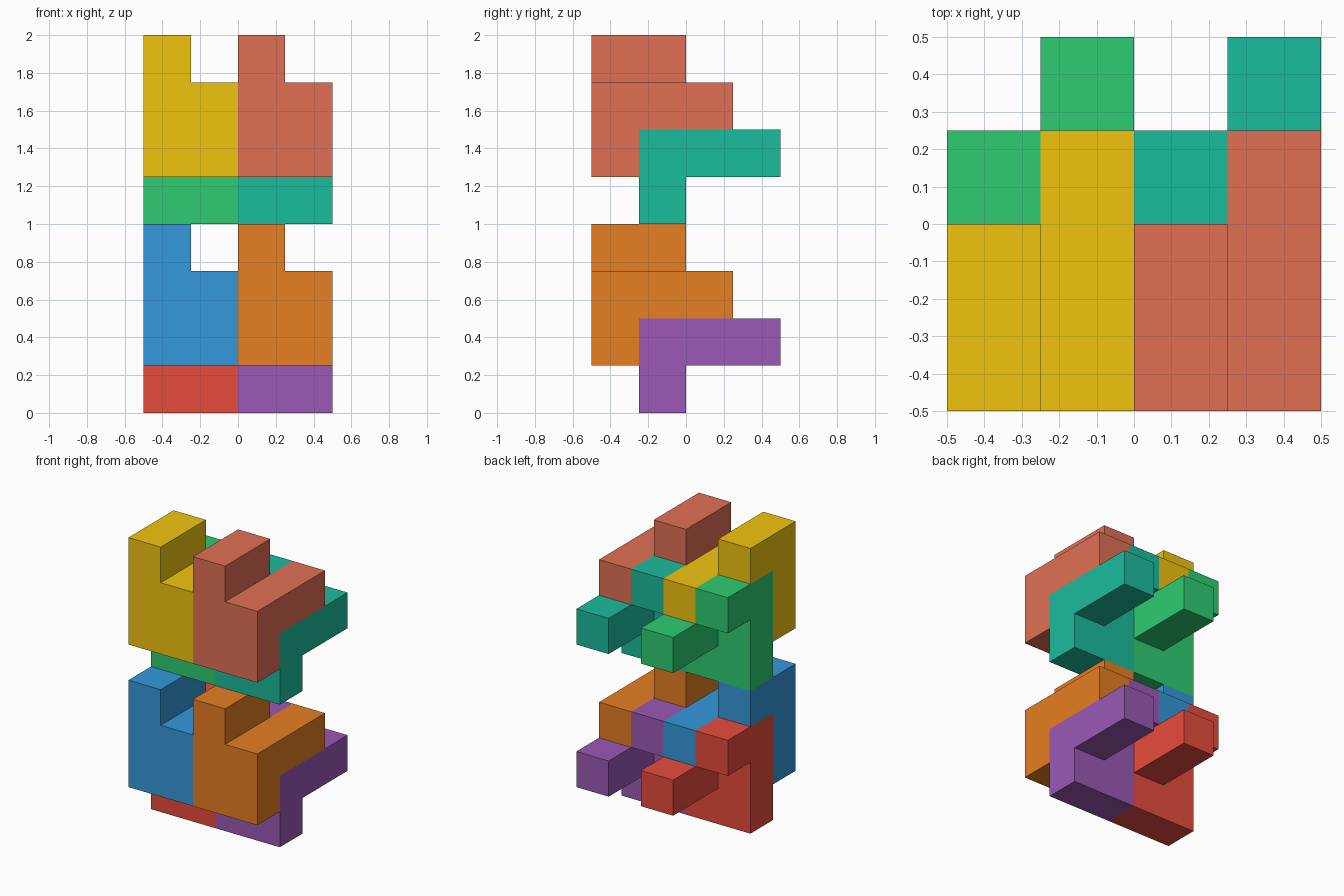
import bpy, bmesh
from mathutils import Vector

if "Cube" in bpy.data.objects:
    bpy.data.objects.remove(bpy.data.objects["Cube"])

U = 0.25  # edge of one cubic cell

# Each piece is two interlocking four-cell profiles, side by side in x: cells (x, y, z)
LOWER = [(0, 1, 0), (0, 1, 1), (0, 1, 2), (0, 2, 2),
         (1, 1, 0), (1, 1, 1), (1, 2, 1), (1, 3, 1)]
UPPER = [(0, 0, 1), (0, 0, 2), (0, 0, 3), (0, 1, 3),
         (1, 0, 1), (1, 0, 2), (1, 1, 2), (1, 2, 2)]


def to_linear(hex_code):
    c = [int(hex_code[i:i + 2], 16) / 255 for i in (0, 2, 4)]
    return [v / 12.92 if v < 0.04045 else ((v + 0.055) / 1.055) ** 2.4 for v in c] + [1]


def make_piece(name, cells, origin, hex_code):
    """Join the cells into one shell, leaving out the faces between them."""
    bm = bmesh.new()
    filled = set(cells)
    for cell in cells:
        centre = Vector(cell) + Vector((0.5, 0.5, 0.5))
        for axis in range(3):
            for sign in (-1, 1):
                n = Vector((0, 0, 0))
                n[axis] = sign
                if tuple(int(a + b) for a, b in zip(cell, n)) in filled:
                    continue
                u = Vector((0, 0, 0))
                u[(axis + 1) % 3] = 1
                v = n.cross(u)
                corners = [(-1, -1), (1, -1), (1, 1), (-1, 1)]
                bm.faces.new([bm.verts.new((centre + (n + u * a + v * b) / 2) * U)
                              for a, b in corners])
    bmesh.ops.remove_doubles(bm, verts=bm.verts, dist=1e-4)
    bmesh.ops.dissolve_limit(bm, angle_limit=0.01, verts=bm.verts, edges=bm.edges)
    mesh = bpy.data.meshes.new(name)
    bm.to_mesh(mesh)
    bm.free()
    mat = bpy.data.materials.new(name + "_colour")
    mat.diffuse_color = to_linear(hex_code)
    mat.use_nodes = True
    mat.node_tree.nodes["Principled BSDF"].inputs["Base Color"].default_value = mat.diffuse_color
    mesh.materials.append(mat)
    obj = bpy.data.objects.new(name, mesh)
    obj.location = origin
    bpy.context.collection.objects.link(obj)


# Two columns on two levels, each holding an interlocked lower and upper piece
COLOURS = {
    ("left", "bottom"): ("e74c3c", "3498db"),
    ("right", "bottom"): ("9b59b6", "e67e22"),
    ("left", "top"): ("2ecc71", "f1c40f"),
    ("right", "top"): ("1abc9c", "e17055"),
}
for (side, level), (low, high) in COLOURS.items():
    origin = (-0.5 if side == "left" else 0, -0.5, 0 if level == "bottom" else 1)
    make_piece(f"{level}_{side}_foot_piece", LOWER, origin, low)
    make_piece(f"{level}_{side}_hook_piece", UPPER, origin, high)
